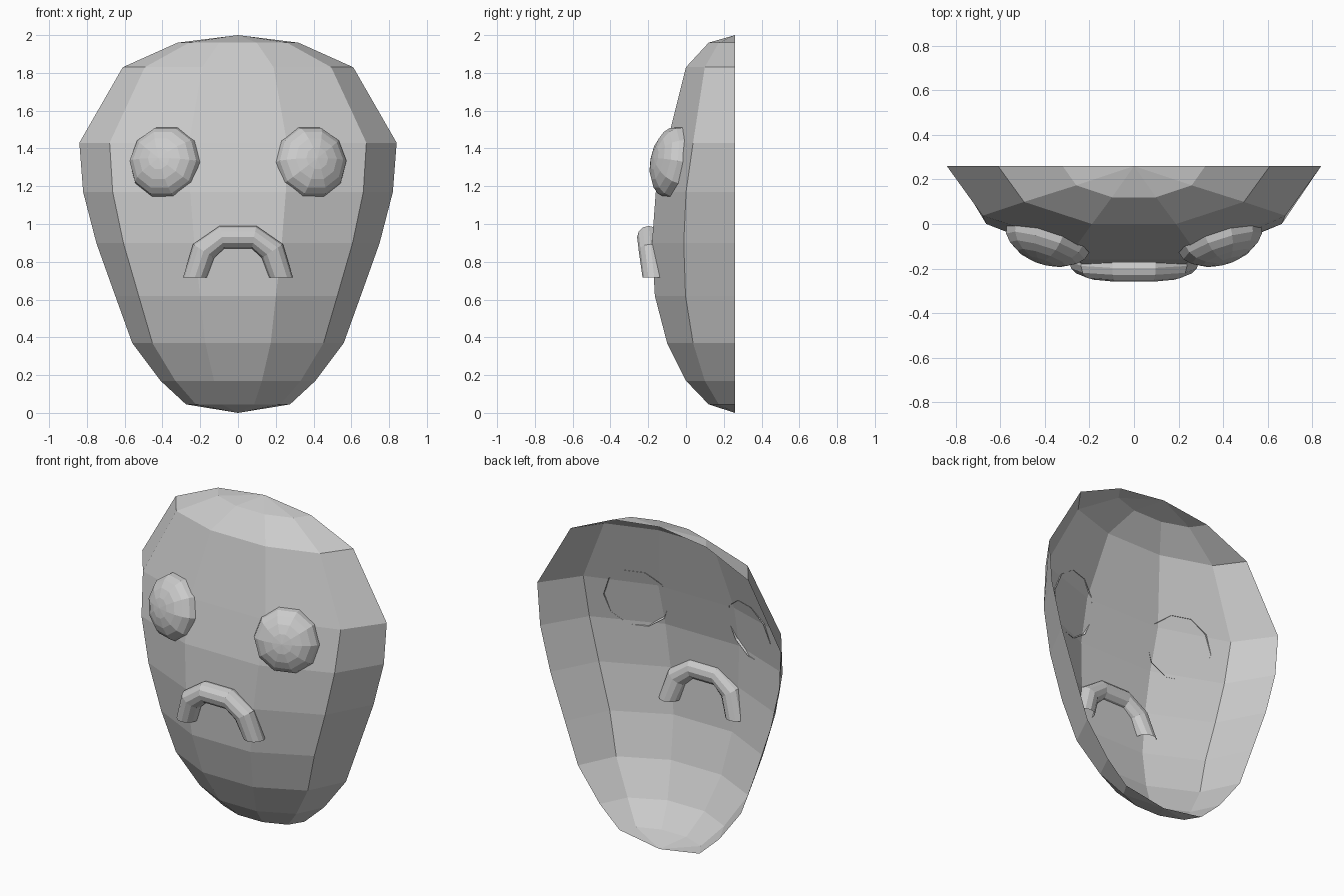
import bpy, bmesh
from math import sin, cos, radians, pi
from mathutils import Matrix, Vector

if "Cube" in bpy.data.objects:
    bpy.data.objects.remove(bpy.data.objects["Cube"])


def make(name, rings, closed, start=None, end=None):
    """Loft rings of points into a flat-shaded open surface."""
    bm = bmesh.new()
    rows = [[bm.verts.new(p) for p in r] for r in rings]
    n = len(rows[0])
    m = n if closed else n - 1
    for a, b in zip(rows, rows[1:]):
        for i in range(m):
            j = (i + 1) % n
            bm.faces.new((a[i], a[j], b[j], b[i]))
    for tip, row in ((start, rows[0]), (end, rows[-1])):
        if tip is not None:
            t = bm.verts.new(tip)
            for i in range(m):
                bm.faces.new((t, row[i], row[(i + 1) % n]))
    bmesh.ops.recalc_face_normals(bm, faces=bm.faces)
    me = bpy.data.meshes.new(name)
    bm.to_mesh(me)
    bm.free()
    # outer side should face forward
    if sum(p.normal.y * p.area for p in me.polygons) > 0.01:
        me.flip_normals()
    ob = bpy.data.objects.new(name, me)
    bpy.context.collection.objects.link(ob)
    return ob


# Face shell: height, half width, y of the front panel
BACK = 0.26
rows = [(1.96, 0.32, 0.12), (1.83, 0.61, 0.0), (1.43, 0.84, -0.10),
        (1.17, 0.82, -0.16), (0.90, 0.75, -0.18), (0.62, 0.65, -0.165),
        (0.37, 0.56, -0.10), (0.17, 0.41, 0.0), (0.045, 0.275, 0.12)]
shell = []
for z, w, front in rows:
    d = (BACK - front) / sin(radians(72))
    shell.append([(w * cos(k * pi / 5), BACK - d * sin(k * pi / 5), z)
                  for k in range(6)])
make("face_shell", shell, False, (0, BACK, 2.0), (0, BACK, 0.0))

# Eyes: shallow ten-sided domes lying on the slanted face
R, DEPTH = 0.195, 0.112
for side, name in ((1, "eye_right"), (-1, "eye_left")):
    mat = (Matrix.Translation((side * 0.387, -0.068, 1.328))
           @ Matrix.Rotation(radians(side * 18), 4, 'Z')
           @ Matrix.Rotation(radians(-11), 4, 'X'))
    dome = []
    for lat in range(0, 90, 18):
        r, y = R * cos(radians(lat)), -DEPTH * sin(radians(lat))
        dome.append([mat @ Vector((r * cos(k * pi / 5), y, r * sin(k * pi / 5)))
                     for k in range(10)])
    make(name, dome, True, None, mat @ Vector((0, -DEPTH, 0)))

# Mouth: open bent tube with mitred joints; path point and in-plane ring axis
half = [((0.228, -0.168, 0.717), (0.063, 0.0)),
        ((0.182, -0.188, 0.857), (0.056, 0.036)),
        ((0.085, -0.197, 0.930), (0.012, 0.060))]
path = half + [((-p[0], p[1], p[2]), (-a[0], a[1])) for p, a in reversed(half)]
tube = []
for (x, y, z), (ax, az) in path:
    tube.append([(x + ax * cos(k * pi / 6), y - 0.062 * sin(k * pi / 6),
                  z + az * cos(k * pi / 6)) for k in range(12)])
make("mouth", tube, True)
